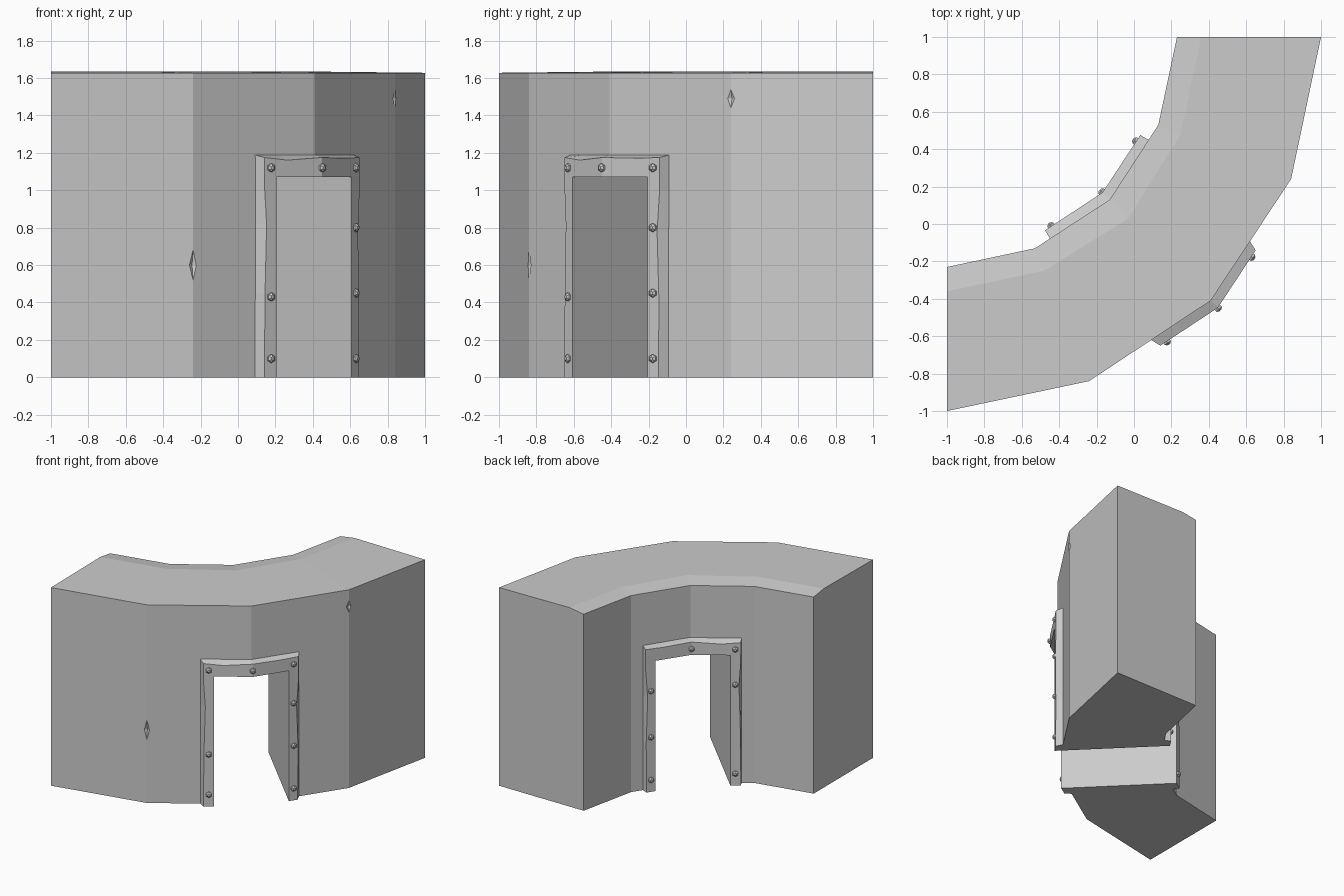
import bpy, bmesh, math
from mathutils import Vector, Matrix

if "Cube" in bpy.data.objects:
    bpy.data.objects.remove(bpy.data.objects["Cube"])

stone = bpy.data.materials.new("grey_stone")
stone.use_nodes = True
GREY = (0.6, 0.6, 0.6, 1)
stone.diffuse_color = GREY
stone.node_tree.nodes["Principled BSDF"].inputs["Base Color"].default_value = GREY

R = math.sqrt(0.5)
ALONG = Vector((R, R, 0))      # across the doorway
OUT = Vector((R, -R, 0))       # through the doorway, towards the convex side
UP = Vector((0, 0, 1))


def finish(bm, name):
    bmesh.ops.recalc_face_normals(bm, faces=bm.faces)
    mesh = bpy.data.meshes.new(name)
    bm.to_mesh(mesh)
    bm.free()
    mesh.materials.append(stone)
    obj = bpy.data.objects.new(name, mesh)
    bpy.context.collection.objects.link(obj)
    return obj


def loft(name, rings):
    """Skin closed rings into a capped solid."""
    bm = bmesh.new()
    rows = [[bm.verts.new(p) for p in ring] for ring in rings]
    for a, b in zip(rows, rows[1:]):
        for i in range(len(a)):
            j = (i + 1) % len(a)
            bm.faces.new((a[i], a[j], b[j], b[i]))
    bm.faces.new(rows[0])
    bm.faces.new(rows[-1])
    return finish(bm, name)


def cut(target, cutter):
    cutter.hide_render = True
    mod = target.modifiers.new("cut", "BOOLEAN")
    mod.operation = "DIFFERENCE"
    mod.solver = "EXACT"
    mod.object = cutter
    bpy.context.view_layer.objects.active = target
    bpy.ops.object.modifier_apply(modifier=mod.name)
    bpy.data.objects.remove(cutter)


# Curved wall: outer edge, worn ridge and inner edge at each bend
outer = [(-1, -1), (-0.24, -0.84), (0.41, -0.41), (0.84, 0.24), (1, 1)]
ridge = [(-1, -0.36), (-0.48, -0.25), (-0.03, 0.03), (0.25, 0.48), (0.36, 1)]
inner = [(-1, -0.23), (-0.53, -0.13), (-0.13, 0.13), (0.13, 0.53), (0.23, 1)]
wall = loft("curved_wall", [
    [(*o, 0), (*o, 1.628), (*r, 1.635), (*i, 1.615), (*i, 0)]
    for o, r, i in zip(outer, ridge, inner)])

# Doorway through the middle bend
HALF, TOP = 0.283, 1.07
door = [ALONG * u + UP * z for u, z in
        ((-HALF, -0.2), (HALF, -0.2), (HALF, TOP), (-HALF, TOP))]
cut(wall, loft("doorway_cutter", [[p + OUT * v for p in door] for v in (-1, 1)]))

# Chips on two outer corners
for corner, z, tall in ((outer[1], 0.6, 0.22), (outer[3], 1.49, 0.13)):
    p = Vector((*corner, 0))
    away = (p - Vector((-1, 1, 0))).normalized()
    bm = bmesh.new()
    bmesh.ops.create_uvsphere(bm, u_segments=4, v_segments=2, radius=1)
    spot = p + away * 0.025 + UP * z
    turn = math.atan2(away.y, away.x)
    bm.transform(Matrix.Translation(spot) @ Matrix.Rotation(turn, 4, "Z")
                 @ Matrix.Diagonal((0.04, 0.07, tall, 1)))
    cut(wall, finish(bm, "chip_cutter"))


def on_wall(side, u, z, lift=0):
    """Point on the wall by the door; side is 1 outside, -1 inside."""
    base = 0.58 if side > 0 else -0.184
    return ALONG * u + OUT * (base - 0.207 * abs(u) + side * lift) + UP * z


# Frame stations: side of door, height (None for the head), wear
stations = [(-1, 0, 0), (-1, 0.45, 0.004), (-1, 0.82, 0.014), (-1, 1, 0.002),
            (-1, None, 0), (-0.6, None, 0.014), (0, None, 0), (0.6, None, 0.004),
            (1, None, 0), (1, 1, 0), (1, 0.78, 0.016), (1, 0.4, 0.004), (1, 0, 0.008)]


def door_frame(name, side):
    rings = []
    for s, z, wear in stations:
        head = z is None
        zi, zf, zb = (TOP, 1.175 - wear, 1.19) if head else (z, z, z)
        uf = s * (0.36 if head else 0.36 - wear)
        rings.append([on_wall(side, s * HALF, zi, -0.005),
                      on_wall(side, s * HALF, zi, 0.054),
                      on_wall(side, uf, zf, 0.054),
                      on_wall(side, s * 0.375, zb, -0.005)])
    return loft(name, rings)


def bolts(name, side, spots):
    bm = bmesh.new()
    for u, z in spots:
        slope = 0.207 * ((u > 0) - (u < 0))
        normal = (OUT + ALONG * slope) if side > 0 else (-OUT - ALONG * slope)
        turn = normal.to_track_quat("Z", "Y").to_matrix().to_4x4()
        place = Matrix.Translation(on_wall(side, u, z, 0.054)) @ turn
        for r1, r2, deep, at in ((0.023, 0.023, 0.012, 0.004), (0.023, 0.01, 0.01, 0.015)):
            bmesh.ops.create_cone(bm, cap_ends=True, segments=6, radius1=r1, radius2=r2,
                                  depth=deep, matrix=place @ Matrix.Translation((0, 0, at)))
    return finish(bm, name)


B = 0.32
door_frame("outer_door_frame", 1)
door_frame("inner_door_frame", -1)
bolts("outer_frame_bolts", 1, [(-B, 0.1), (-B, 0.43), (-B, 1.12), (0, 1.12),
                               (B, 1.12), (B, 0.8), (B, 0.45), (B, 0.1)])
bolts("inner_frame_bolts", -1, [(B, 0.1), (B, 0.45), (B, 0.83), (0, 1.12),
                                (-B, 1.12), (-B, 0.83), (-B, 0.1)])
